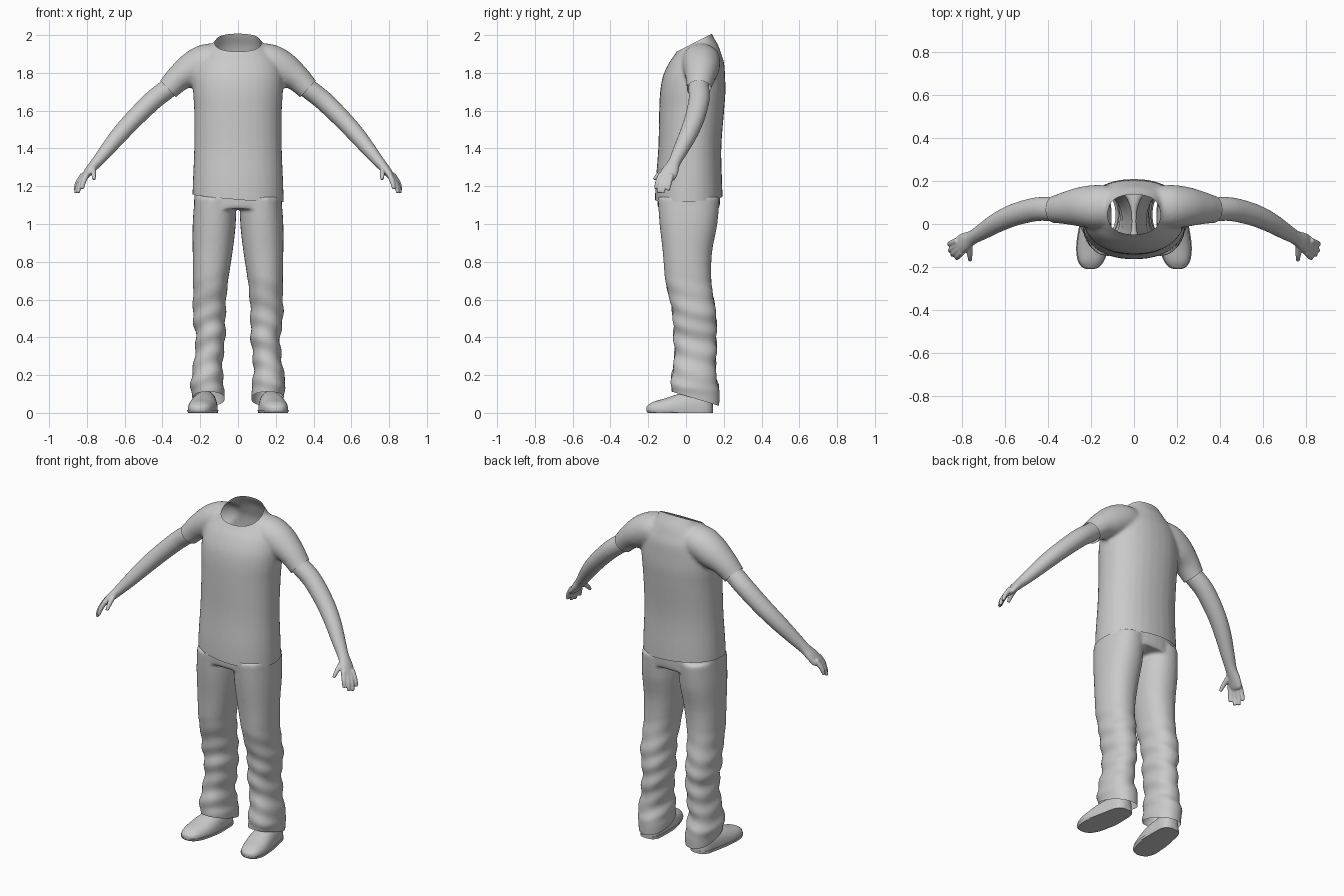
import bpy, bmesh, math
from mathutils import Vector

if "Cube" in bpy.data.objects:
    bpy.data.objects.remove(bpy.data.objects["Cube"])

X, Y, Z = Vector((1, 0, 0)), Vector((0, 1, 0)), Vector((0, 0, 1))

grey = bpy.data.materials.new("plain_grey")
grey.use_nodes = True
grey.diffuse_color = (0.59, 0.59, 0.59, 1)
grey.node_tree.nodes["Principled BSDF"].inputs["Base Color"].default_value = grey.diffuse_color


def smooth_path(rings, steps=4):
    """Catmull-Rom interpolation through rings of (x, y, z, ru, rv)."""
    pts = [rings[0]] + list(rings) + [rings[-1]]
    out = []
    for a, b, c, d in zip(pts, pts[1:], pts[2:], pts[3:]):
        for s in range(steps):
            t = s / steps
            out.append([0.5 * (2 * q + (r - p) * t + (2 * p - 5 * q + 4 * r - w) * t * t
                               + (3 * q - p - 3 * r + w) * t ** 3)
                        for p, q, r, w in zip(a, b, c, d)])
    return out + [list(rings[-1])]


def tube(bm, rings, axes=None, power=2.0, sides=32):
    """Closed loft; rings use fixed axes or turn to follow the path."""
    rings = smooth_path(rings)
    centres = [Vector(r[:3]) for r in rings]
    loops = []
    for i, r in enumerate(rings):
        if axes:
            u, v = axes
        else:
            t = (centres[min(i + 1, len(rings) - 1)] - centres[max(i - 1, 0)]).normalized()
            u = (Y - t * t.y).normalized()
            v = t.cross(u)
        loop = []
        for k in range(sides):
            a = math.tau * k / sides
            c, s = math.cos(a), math.sin(a)
            c = math.copysign(abs(c) ** (2 / power), c)
            s = math.copysign(abs(s) ** (2 / power), s)
            loop.append(bm.verts.new(centres[i] + u * (c * r[3]) + v * (s * r[4])))
        loops.append(loop)
    for lo, hi in zip(loops, loops[1:]):
        for k in range(sides):
            j = (k + 1) % sides
            bm.faces.new((lo[k], lo[j], hi[j], hi[k]))
    bm.faces.new(loops[0])
    bm.faces.new(loops[-1])


def finish(name, bm, angle=50):
    bmesh.ops.recalc_face_normals(bm, faces=bm.faces)
    me = bpy.data.meshes.new(name)
    bm.to_mesh(me)
    bm.free()
    me.materials.clear()
    me.materials.append(grey)
    me.shade_smooth()
    me.set_sharp_from_angle(angle=math.radians(angle))
    ob = bpy.data.objects.new(name, me)
    bpy.context.scene.collection.objects.link(ob)
    return ob


def fuse(bm, voxel, smoothing):
    """Blend overlapping tubes into one skin and return it as a bmesh."""
    ob = finish("blend", bm)
    mod = ob.modifiers.new("remesh", "REMESH")
    mod.mode = "VOXEL"
    mod.voxel_size = voxel
    mod = ob.modifiers.new("smooth", "SMOOTH")
    mod.iterations = smoothing
    deps = bpy.context.evaluated_depsgraph_get()
    out = bmesh.new()
    out.from_mesh(ob.evaluated_get(deps).to_mesh())
    bpy.data.objects.remove(ob)
    return out


def trim(bm, point, normal, keep=lambda co: True):
    """Cut away what lies on the normal's side, among faces in the region."""
    faces = [f for f in bm.faces if keep(f.calc_center_median())]
    geom = set(faces)
    for f in faces:
        geom.update(f.edges)
        geom.update(f.verts)
    bmesh.ops.bisect_plane(bm, geom=list(geom), plane_co=point,
                           plane_no=normal, clear_outer=True)


# Shirt: torso and two sleeves, open at neck, cuffs and hem
bm = bmesh.new()
torso = [(1.05, .243, .015, .18), (1.2, .24, .015, .177), (1.4, .232, .02, .167),
         (1.6, .232, .03, .172), (1.7, .238, .036, .173), (1.78, .236, .042, .165),
         (1.85, .218, .055, .147), (1.9, .182, .065, .122), (1.95, .135, .072, .097),
         (2.0, .105, .08, .06), (2.04, .08, .085, .045)]
tube(bm, [(0, cy, z, rx, ry) for z, rx, cy, ry in torso], (X, Y), 2.2)
for s in (1, -1):
    tube(bm, [(s * x, y, z, ru, rv) for x, y, z, ru, rv in (
        (.08, .08, 1.87, .09, .08), (.16, .08, 1.86, .102, .095), (.24, .08, 1.82, .094, .092),
        (.31, .075, 1.775, .078, .072), (.37, .068, 1.715, .064, .061),
        (.43, .068, 1.655, .06, .058))])
bm = fuse(bm, .011, 5)
trim(bm, (0, -.05, 1.912), (0, -.51, 1))
trim(bm, (0, 0, 1.137), (-.083, .05, -1))
for s in (1, -1):
    trim(bm, (s * .37, 0, 1.715), (s * .73, 0, -.68),
         lambda co: co.x * s > .25 and co.z > 1.5)
finish("shirt", bm)

# Trousers: hips and two legs, open at waist and cuffs
bm = bmesh.new()
tube(bm, [(0, .015, 1.25, .228, .163), (0, .015, 1.15, .232, .167),
          (0, .014, 1.08, .234, .163)], (X, Y), 2.2)
leg = [(1.14, .23, .01, -.15, .178), (1.0, .24, .012, -.14, .166), (.85, .24, .029, -.123, .138),
       (.7, .238, .052, -.11, .134), (.6, .238, .062, -.086, .148), (.5, .239, .066, -.068, .161),
       (.4, .223, .067, -.066, .161), (.3, .23, .078, -.06, .161), (.22, .241, .082, -.073, .156),
       (.15, .253, .075, -.079, .171), (.09, .243, .07, -.074, .178), (-.03, .238, .075, -.07, .172)]
for s in (1, -1):
    tube(bm, [(s * (o + i) / 2, (f + b) / 2, z, (o - i) / 2, (b - f) / 2)
              for z, o, i, f, b in leg], (X, Y), 2.2)
bm = fuse(bm, .01, 4)
# Soft cloth folds around the knees and shins
bm.normal_update()
for v in bm.verts:
    x, y, z = v.co
    fade = max(0, min(1, (.75 - z) / .25)) * min(1, max(0, z - .1) / .05)
    v.co += v.normal * (.004 * fade * math.sin(58 * z + 22 * abs(x) + 14 * y + 2 * (x > 0)))
trim(bm, (0, 0, 1.18), Z)
trim(bm, (0, 0, .09), (0, -.3, -1), lambda co: co.z < .4)
finish("trousers", bm)

# Arms with hands, fingers and thumb
arm = [(.33, .068, 1.755, .05, .05), (.37, .068, 1.718, .055, .052), (.45, .069, 1.655, .055, .052),
       (.55, .045, 1.557, .052, .049), (.63, .01, 1.47, .047, .045), (.70, -.032, 1.385, .039, .037),
       (.75, -.062, 1.325, .033, .029), (.785, -.082, 1.285, .043, .024),
       (.81, -.098, 1.252, .045, .019), (.82, -.103, 1.238, .036, .013)]
fingers = [((.800, -.130, 1.265), (.818, -.150, 1.222), (.825, -.160, 1.185)),
           ((.812, -.114, 1.255), (.836, -.136, 1.208), (.846, -.144, 1.165)),
           ((.818, -.096, 1.253), (.846, -.116, 1.205), (.859, -.124, 1.163)),
           ((.820, -.077, 1.262), (.850, -.089, 1.215), (.862, -.094, 1.178)),
           ((.765, -.085, 1.305), (.764, -.138, 1.268), (.762, -.170, 1.235))]
for s, side in ((1, "left"), (-1, "right")):
    bm = bmesh.new()
    tube(bm, [(s * x, *rest) for x, *rest in arm])
    for path in fingers:
        tube(bm, [(s * x, y, z, r, r) for (x, y, z), r in zip(path, (.015, .0135, .009))],
             sides=12)
    bm = fuse(bm, .005, 3)
    trim(bm, (s * .345, 0, 1.74), (s * -.73, 0, .68))
    finish(side + "_arm", bm)

# Shoes: upper and a thin sole from the same sections (y, x, half width, top)
shoe = [(-.21, .203, .012, .03), (-.2, .202, .036, .042), (-.17, .2, .058, .06),
        (-.11, .193, .072, .077), (-.04, .183, .074, .1), (.04, .175, .066, .115),
        (.1, .17, .058, .115), (.13, .168, .042, .1), (.142, .168, .018, .06)]
for s, side in ((1, "left"), (-1, "right")):
    for part, top, grow in (("shoe", 1, 0), ("sole", .016, .004)):
        bm = bmesh.new()
        tube(bm, [(s * cx, y, .02, w + grow, h - .02) for y, cx, w, h in shoe], (X, Z), 2.3)
        for v in bm.verts:
            v.co.z = max(0, min(top, v.co.z))
        bmesh.ops.remove_doubles(bm, verts=bm.verts, dist=.0002)
        finish(f"{side}_{part}", bm, 40)
